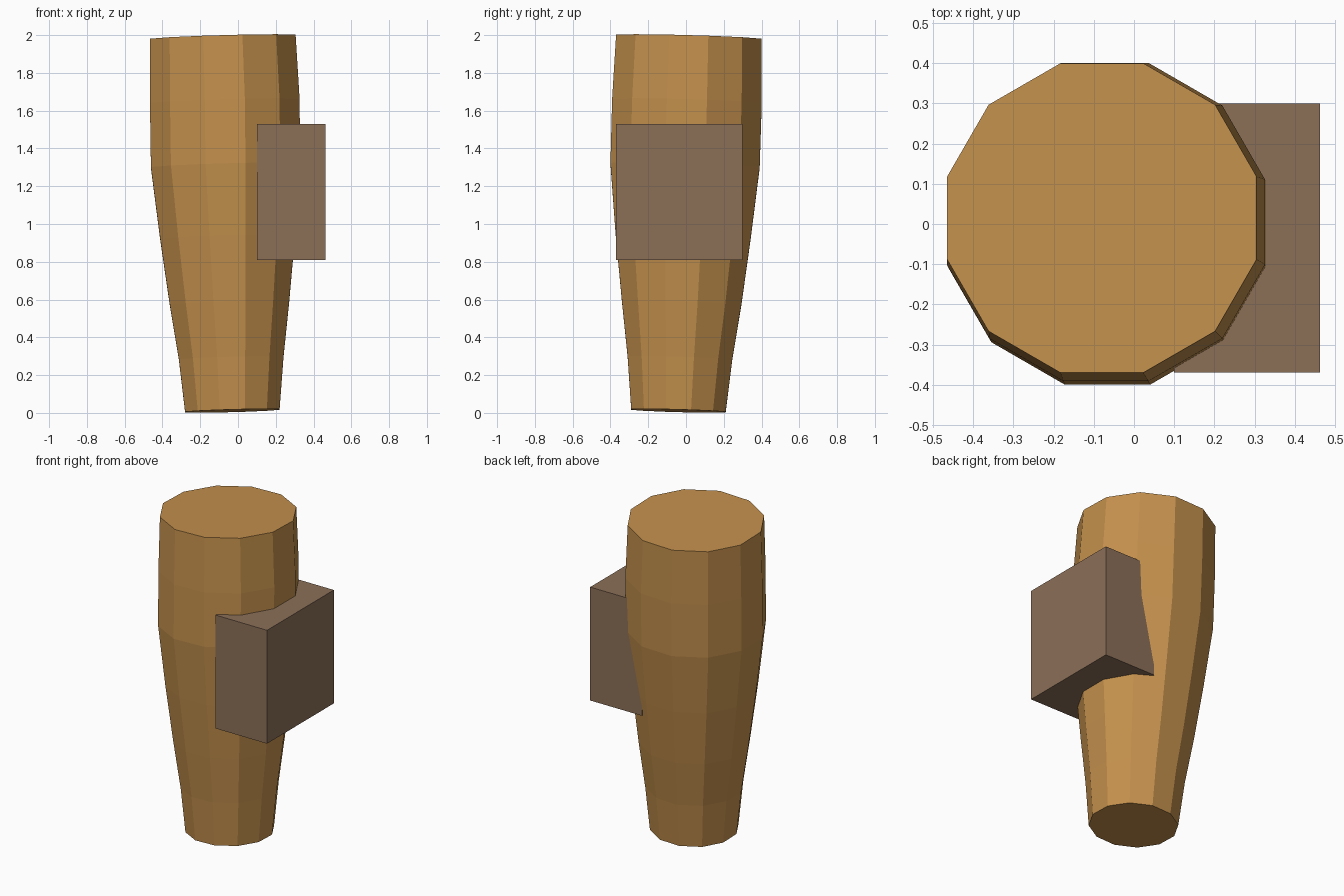
import bpy, bmesh, math
from mathutils import Vector

if "Cube" in bpy.data.objects:
    bpy.data.objects.remove(bpy.data.objects["Cube"])


def material(name, color):
    m = bpy.data.materials.new(name)
    m.diffuse_color = (*color, 1)
    m.use_nodes = True
    m.node_tree.nodes["Principled BSDF"].inputs["Base Color"].default_value = m.diffuse_color
    return m


def add_object(name, bm, mat):
    bmesh.ops.recalc_face_normals(bm, faces=bm.faces[:])
    mesh = bpy.data.meshes.new(name)
    bm.to_mesh(mesh)
    bm.free()
    mesh.materials.append(mat)
    ob = bpy.data.objects.new(name, mesh)
    bpy.context.collection.objects.link(ob)
    return ob


tan = material("tan wood", (0.55, 0.28, 0.074))
brown = material("dull brown", (0.26, 0.16, 0.097))

# Tapered, slightly leaning twelve-sided trunk: centre x, centre y, z, half width
SIDES = 12
TILT = 0.028
rings = [
    (-0.030, -0.040, 0.011, 0.250),
    (-0.036, -0.032, 0.290, 0.277),
    (-0.045, -0.023, 0.580, 0.316),
    (-0.055, -0.015, 0.930, 0.357),
    (-0.066, -0.005, 1.310, 0.395),
    (-0.070, 0.005, 1.650, 0.396),
    (-0.080, 0.015, 1.989, 0.385),
]
bm = bmesh.new()
loops = []
for cx, cy, z, half in rings:
    r = half / math.cos(math.pi / SIDES)
    loop = []
    for i in range(SIDES):
        a = 2 * math.pi * (i + 0.5) / SIDES
        dx, dy = r * math.cos(a), r * math.sin(a)
        loop.append(bm.verts.new((cx + dx, cy + dy, z + TILT * (dx - dy))))
    loops.append(loop)
for lo, hi in zip(loops, loops[1:]):
    for i in range(SIDES):
        j = (i + 1) % SIDES
        bm.faces.new((lo[i], lo[j], hi[j], hi[i]))
bm.faces.new(loops[0][::-1])
bm.faces.new(loops[-1])
add_object("tapered_trunk", bm, tan)

# Block set into the right side
low, high = Vector((0.10, -0.37, 0.81)), Vector((0.463, 0.30, 1.53))
bm = bmesh.new()
bmesh.ops.create_cube(bm, size=1)
bmesh.ops.scale(bm, vec=high - low, verts=bm.verts)
bmesh.ops.translate(bm, vec=(low + high) / 2, verts=bm.verts)
add_object("side_block", bm, brown)
